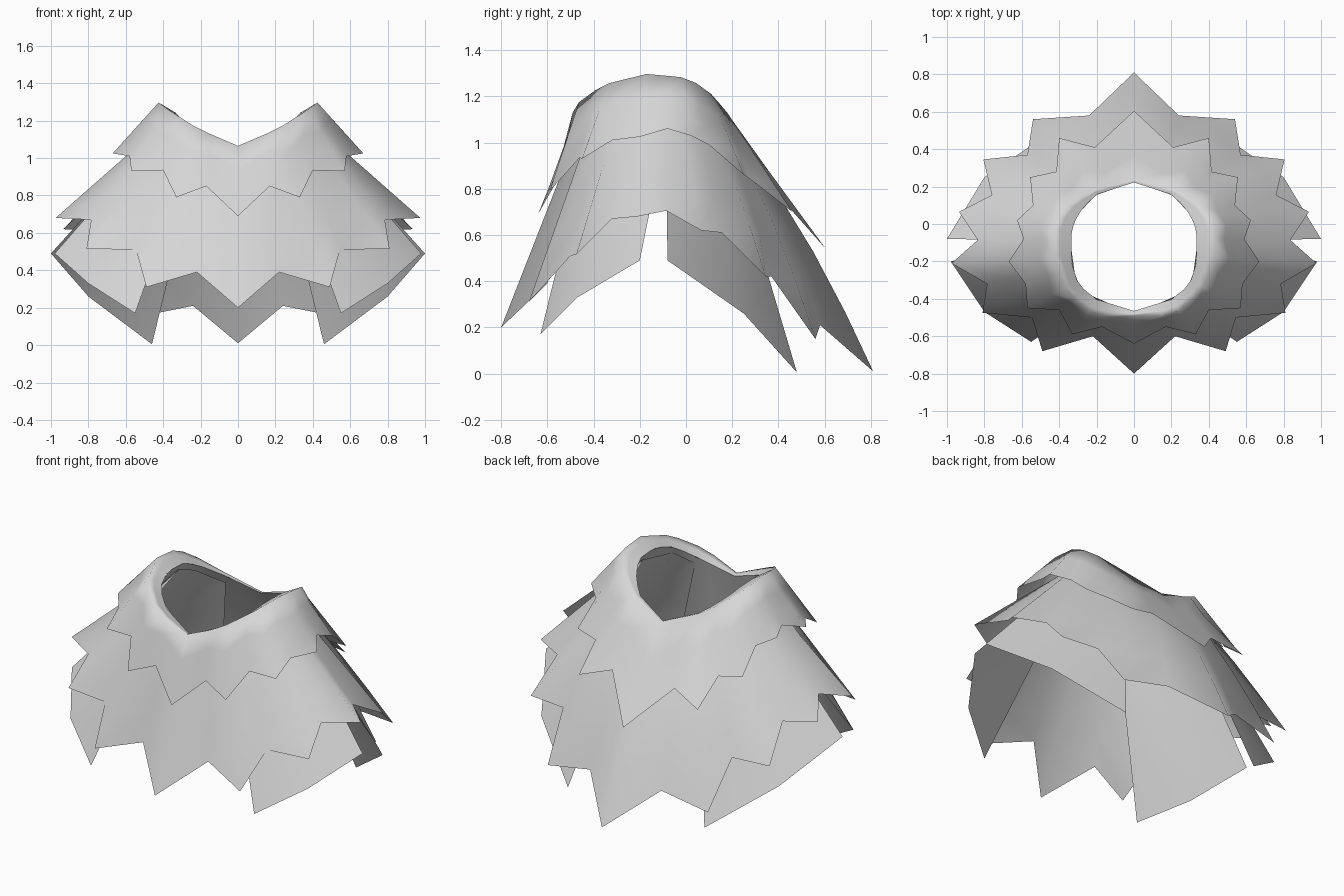
import bpy, math
from mathutils import Vector

if "Cube" in bpy.data.objects:
    bpy.data.objects.remove(bpy.data.objects["Cube"])

mat = bpy.data.materials.new("pale_grey")
mat.diffuse_color = (0.68, 0.68, 0.68, 1)
mat.use_nodes = True
mat.node_tree.nodes["Principled BSDF"].inputs["Base Color"].default_value = mat.diffuse_color
CENTRE_Y = -0.12

# Half loops run from the front centre, round the +x side, to the back centre
NECK = [(0, -.465, 1.055), (.21, -.40, 1.14), (.30, -.32, 1.205), (.335, -.2, 1.245),
        (.335, -.05, 1.24), (.31, .04, 1.205), (.21, .155, 1.125), (0, .222, 1.045)]
CREST = [(0, -.49, 1.065), (.21, -.49, 1.155), (.36, -.36, 1.25), (.425, -.17, 1.297),
         (.425, .01, 1.28), (.36, .1, 1.22), (.23, .175, 1.135), (0, .235, 1.045)]
UPPER_HEM = [(0, -.64, .69), (.17, -.55, .85), (.33, -.59, .79), (.40, -.46, .935),
             (.57, -.45, .93), (.58, -.32, 1.01), (.67, -.2, 1.025), (.59, -.08, 1.06),
             (.625, .02, 1.03), (.54, .1, .99), (.555, .25, .86), (.415, .28, .84),
             (.40, .46, .70), (.21, .41, .76), (0, .605, .54)]
MAIN_HEM = [(0, -.80, .20), (.22, -.60, .39), (.49, -.68, .31), (.545, -.50, .51),
            (.81, -.475, .515), (.785, -.32, .67), (.975, -.21, .68), (.835, -.085, .705),
            (.935, .065, .62), (.76, .155, .61), (.805, .345, .42), (.57, .37, .42),
            (.54, .56, .15), (.24, .58, .21), (0, .81, .01)]


def azimuth(p):
    return math.atan2(p[0], CENTRE_Y - p[1])


def sample(loop, angle):
    """Point of a half loop at the given angle from the front."""
    for a, b in zip(loop, loop[1:]):
        lo, hi = azimuth(a), azimuth(b)
        if angle <= hi + 1e-6:
            return Vector(a).lerp(Vector(b), (angle - lo) / (hi - lo))
    return Vector(loop[-1])


def mirrored(half):
    return list(half) + [Vector((-p[0], p[1], p[2])) for p in half[-2:0:-1]]


def loft(name, rings, closed):
    n = len(rings[0])
    verts = [tuple(p) for r in rings for p in r]
    faces = [(k * n + i, (k + 1) * n + i, (k + 1) * n + (i + 1) % n, k * n + (i + 1) % n)
             for k in range(len(rings) - 1) for i in range(n if closed else n - 1)]
    me = bpy.data.meshes.new(name)
    me.from_pydata(verts, [], [f[::-1] for f in faces])
    me.materials.append(mat)
    me.polygons.foreach_set("use_smooth", [True] * len(me.polygons))
    ob = bpy.data.objects.new(name, me)
    bpy.context.collection.objects.link(ob)
    # turn the surface outward
    f = me.polygons[len(me.polygons) - 1]
    if f.normal.dot(f.center - Vector((0, CENTRE_Y, f.center.z))) < 0:
        me.flip_normals()
    return ob


def between(a, b, t, bulge=0):
    """Ring part way from a to b, pushed out towards the back by the bulge."""
    ring = []
    for p, q in zip(a, b):
        push = max(0, -math.cos(azimuth(q))) * bulge * math.sin(math.pi * t)
        ring.append(Vector(p).lerp(Vector(q), t) + Vector((0, push, 0)))
    return ring


# Upper layer with the rolled neck lip
neck = [sample(NECK, azimuth(p)) for p in UPPER_HEM]
crest = [sample(CREST, azimuth(p)) for p in UPPER_HEM]
rings = [neck, between(neck, crest, .6), crest]
rings += [between(crest, UPPER_HEM, t) for t in (.35, .7, 1)]
loft("upper_layer", [mirrored(r) for r in rings], True)

# Main layer, hanging from the neck edge under the upper one
start = [sample(NECK, azimuth(p)) for p in MAIN_HEM]
rings = [between(start, MAIN_HEM, t, .035) for t in (0, .25, .5, .75, 1)]
loft("main_layer", [mirrored(r) for r in rings], True)

# Under panels: one front and one rear on each side, with a slit between
PANELS = {
    "front_panel": ([(.333, -.05, 1.23), (.30, -.31, 1.19), (.21, -.395, 1.12)],
                    [(.98, -.2, .49), (.80, -.47, .33), (.55, -.63, .17)]),
    "rear_panel": ([(.333, -.09, 1.23), (.31, .03, 1.19), (.19, .155, 1.10)],
                   [(1.0, -.08, .49), (.80, .25, .26), (.46, .48, .005)]),
}
for name, (top, hem) in PANELS.items():
    for side, s in (("right", 1), ("left", -1)):
        rings = [[Vector((p.x * s, p.y, p.z)) for p in between(top, hem, t)]
                 for t in (.02, .35, .67, 1)]
        loft(f"{side}_{name}", rings, False)
